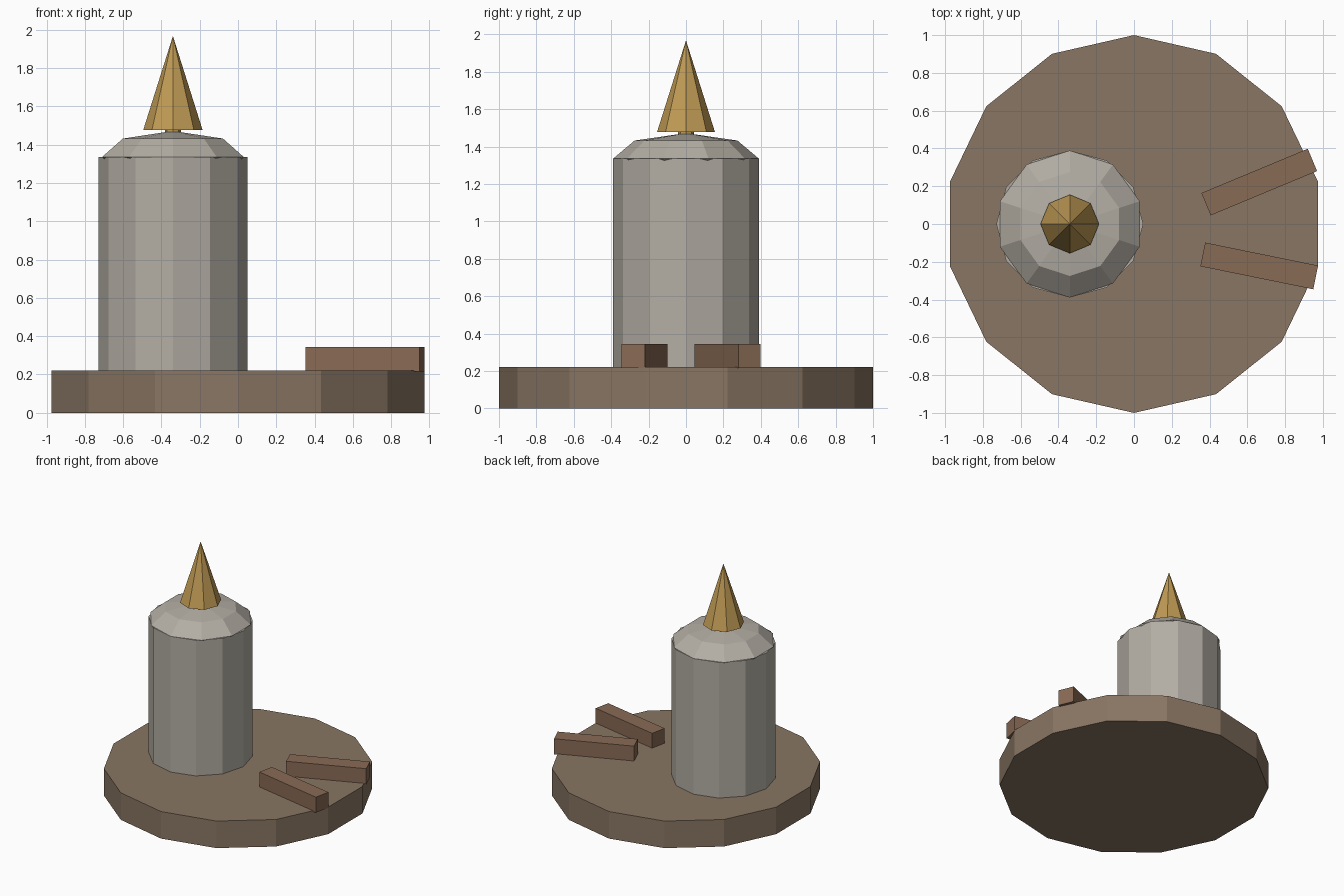
import bpy
from math import radians

if "Cube" in bpy.data.objects:
    bpy.data.objects.remove(bpy.data.objects["Cube"])

TX = -0.34  # tower axis


def material(name, rgb):
    m = bpy.data.materials.new(name)
    m.diffuse_color = (*rgb, 1)
    m.use_nodes = True
    m.node_tree.nodes["Principled BSDF"].inputs["Base Color"].default_value = m.diffuse_color
    return m


earth = material("earth", (0.25, 0.18, 0.125))
timber = material("timber", (0.25, 0.145, 0.09))
stone = material("stone", (0.45, 0.42, 0.37))
gold = material("gold", (0.53, 0.33, 0.09))


def finish(name, mat):
    ob = bpy.context.object
    ob.name = name
    ob.data.materials.append(mat)
    return ob


def frustum(name, mat, sides, r1, r2, z1, z2, x=0):
    bpy.ops.mesh.primitive_cone_add(vertices=sides, radius1=r1, radius2=r2,
                                    depth=z2 - z1, location=(x, 0, (z1 + z2) / 2))
    return finish(name, mat)


def beam(name, y, angle):
    bpy.ops.mesh.primitive_cube_add(size=1, location=(0.663, y, 0.28),
                                    rotation=(0, 0, radians(angle)))
    bpy.context.object.scale = (0.61, 0.128, 0.128)
    return finish(name, timber)


# Round ground slab
frustum("base", earth, 14, 1.0, 1.0, 0, 0.222)

# Tower with a flattened ten-sided dome
frustum("tower", stone, 12, 0.389, 0.389, 0.222, 1.336, TX)
bpy.ops.mesh.primitive_uv_sphere_add(segments=10, ring_count=4, radius=1,
                                     location=(TX, 0, 1.336))
bpy.context.object.scale = (0.389, 0.389, 0.136)
finish("dome", stone)

# Spire on a short neck
frustum("spire_neck", gold, 8, 0.042, 0.042, 1.42, 1.5, TX)
frustum("spire", gold, 8, 0.155, 0, 1.477, 1.968, TX)

# Two loose beams lying on the slab
beam("beam_back", 0.222, 22.6)
beam("beam_front", -0.222, -11.5)
